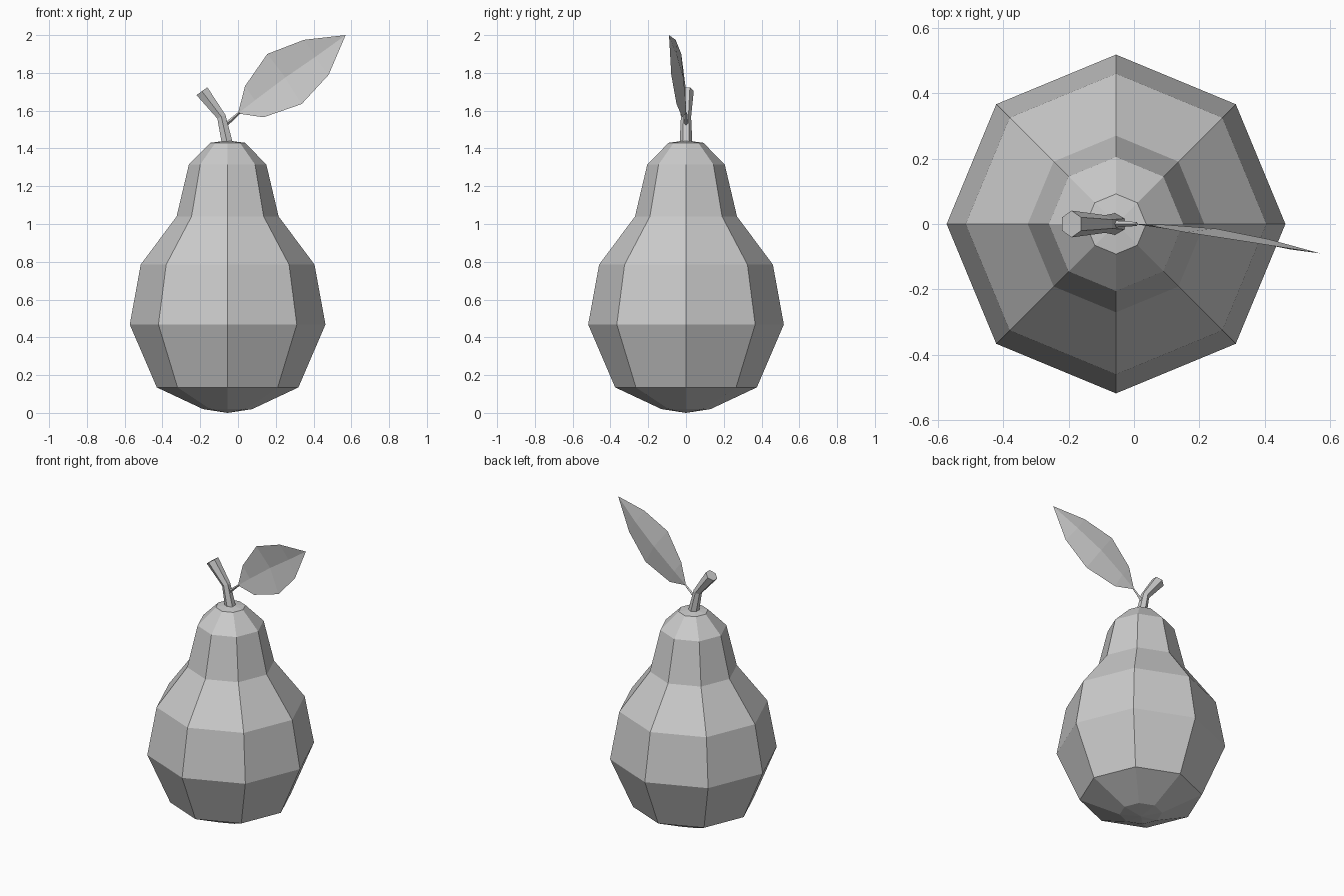
import bpy, bmesh
from math import sin, cos, pi, radians
from mathutils import Vector

if "Cube" in bpy.data.objects:
    bpy.data.objects.remove(bpy.data.objects["Cube"])


def finish(name, bm):
    mesh = bpy.data.meshes.new(name)
    bm.to_mesh(mesh)
    bm.free()
    obj = bpy.data.objects.new(name, mesh)
    bpy.context.collection.objects.link(obj)
    return obj


def loft(name, rings, sides, start=0.0, tips=None):
    """rings: (x, y, z, radius, tilt towards -x in degrees); tips: optional end points."""
    bm = bmesh.new()
    loops = []
    for x, y, z, r, tilt in rings:
        u = Vector((cos(radians(tilt)), 0, sin(radians(tilt))))
        v = Vector((0, 1, 0))
        c = Vector((x, y, z))
        angles = [start + 2 * pi * i / sides for i in range(sides)]
        loops.append([bm.verts.new(c + u * r * cos(a) + v * r * sin(a)) for a in angles])
    for a, b in zip(loops, loops[1:]):
        for i in range(sides):
            j = (i + 1) % sides
            bm.faces.new((a[i], a[j], b[j], b[i]))
    if tips:
        for tip, loop in zip(tips, (loops[0], loops[-1])):
            p = bm.verts.new(tip)
            for i in range(sides):
                bm.faces.new((loop[i], loop[(i + 1) % sides], p))
    else:
        bm.faces.new(loops[0])
        bm.faces.new(loops[-1])
    bmesh.ops.recalc_face_normals(bm, faces=bm.faces)
    return finish(name, bm)


# Pear body: eight-sided lathe profile (radius, height)
CX = -0.055
profile = [(0.13, 0.02), (0.375, 0.135), (0.518, 0.468), (0.46, 0.785),
           (0.27, 1.04), (0.205, 1.315), (0.092, 1.43)]
loft("pear_body", [(CX, 0, z, r, 0) for r, z in profile], 8,
     tips=((CX, 0, 0), (CX, 0, 1.442)))

# Bent six-sided stem
loft("stem", [(CX, 0, 1.42, 0.034, 5), (-0.088, 0, 1.568, 0.027, 25),
              (-0.191, 0, 1.703, 0.041, 36)], 6, start=pi / 2)

# Thin leaf stalk
loft("leaf_stalk", [(-0.065, 0, 1.525, 0.011, -35), (-0.035, 0, 1.552, 0.009, -45),
                    (0.008, 0, 1.590, 0.006, -45)], 4)

# Leaf: two halves folded along a midrib
base, tip = (0.0, 0.0, 1.585), (0.57, -0.09, 2.0)
rib = [(0.09, -0.002, 1.655), (0.25, -0.014, 1.775), (0.41, -0.046, 1.885)]
upper = [(0.037, -0.003, 1.73), (0.155, -0.025, 1.9), (0.35, -0.055, 1.975)]
lower = [(0.135, -0.02, 1.565), (0.337, -0.05, 1.635), (0.48, -0.078, 1.79)]
bm = bmesh.new()
b, t = bm.verts.new(base), bm.verts.new(tip)
mid, up, low = ([bm.verts.new(p) for p in row] for row in (rib, upper, lower))
for edge, flip in ((low, False), (up, True)):
    e, m = [b] + edge + [t], [b] + mid + [t]
    for i in range(4):
        face = list(dict.fromkeys((e[i], e[i + 1], m[i + 1], m[i])))
        bm.faces.new(face[::-1] if flip else face)
finish("leaf", bm)
